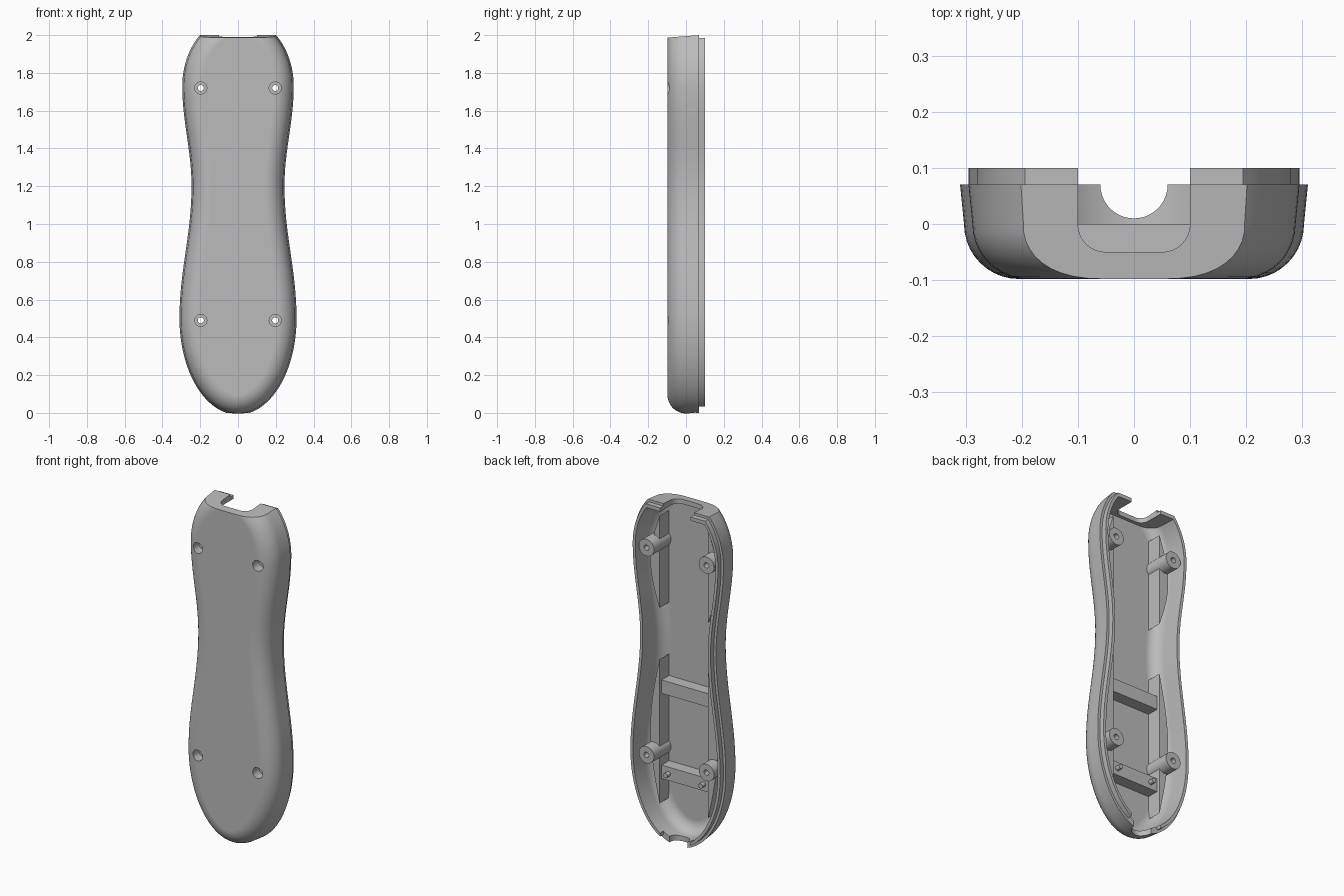
import bpy, bmesh, math

cube = bpy.data.objects.get("Cube")
if cube:
    bpy.data.objects.remove(cube, do_unlink=True)

grey = bpy.data.materials.new("plain_grey")
grey.use_nodes = True
GREY = (0.5, 0.5, 0.5, 1)
grey.diffuse_color = GREY
for node in grey.node_tree.nodes:
    if node.type == 'BSDF_PRINCIPLED':
        node.inputs["Base Color"].default_value = GREY


def finish(name, bm):
    bmesh.ops.recalc_face_normals(bm, faces=bm.faces)
    mesh = bpy.data.meshes.new(name)
    bm.to_mesh(mesh)
    bm.free()
    mesh.materials.append(grey)
    ob = bpy.data.objects.new(name, mesh)
    bpy.context.collection.objects.link(ob)
    return ob


def select(ob):
    bpy.ops.object.select_all(action='DESELECT')
    ob.select_set(True)
    bpy.context.view_layer.objects.active = ob


def boolean(ob, other, operation='DIFFERENCE', keep=False):
    mod = ob.modifiers.new("cut", 'BOOLEAN')
    mod.operation, mod.solver, mod.object = operation, 'EXACT', other
    select(ob)
    bpy.ops.object.modifier_apply(modifier=mod.name)
    if not keep:
        bpy.data.objects.remove(other, do_unlink=True)


def smooth(ob):
    select(ob)
    bpy.ops.object.shade_smooth_by_angle(angle=math.radians(30))


def skin(bm, rings, close=False):
    """Bridge successive rings of points; cap the ends or close the loop."""
    rows = [[bm.verts.new(p) for p in ring] for ring in rings]
    n = len(rows[0])
    pairs = list(zip(rows, rows[1:])) + ([(rows[-1], rows[0])] if close else [])
    for a, b in pairs:
        for i in range(n):
            j = (i + 1) % n
            bm.faces.new((a[i], a[j], b[j], b[i]))
    if not close:
        bm.faces.new(rows[0])
        bm.faces.new(rows[-1])


def prism(name, pts, lo, hi, axis='Y'):
    """Extrude an (x, z) outline along y, or an (x, y) outline along z."""
    bm = bmesh.new()
    place = (lambda p, h: (p[0], h, p[1])) if axis == 'Y' else (lambda p, h: (p[0], p[1], h))
    skin(bm, [[place(p, h) for p in pts] for h in (lo, hi)])
    return finish(name, bm)


def circle(cx, cy, r, n=32):
    return [(cx + r * math.cos(math.tau * i / n), cy + r * math.sin(math.tau * i / n)) for i in range(n)]


def rect(x0, x1, y0, y1):
    return [(x0, y0), (x1, y0), (x1, y1), (x0, y1)]


# Waisted outline: elliptical ends joined by cosine blends
LOW, WAIST, HIGH = (0.31, 0.5), (0.246, 1.2), (0.295, 1.73)


def blend(a, b, n):
    for i in range(1, n):
        t = i / n
        yield a[0] + (b[0] - a[0]) * (1 - math.cos(math.pi * t)) / 2, a[1] + (b[1] - a[1]) * t


half = []
N = 24
for i in range(N + 1):
    a = math.pi / 2 * i / N
    half.append((LOW[0] * math.sin(a), LOW[1] - 0.51 * math.cos(a)))
half += list(blend(LOW, WAIST, 16)) + [WAIST] + list(blend(WAIST, HIGH, 14))
for i in range(N + 1):
    a = math.pi / 2 * i / N
    half.append((HIGH[0] * math.cos(a), HIGH[1] + 0.37 * math.sin(a)))
half[0], half[-1] = (0, half[0][1]), (0, half[-1][1])
outline = half + [(-x, z) for x, z in reversed(half[1:-1])]


def inset_ring(y, d):
    ring, n = [], len(outline)
    for i, (x, z) in enumerate(outline):
        (ax, az), (bx, bz) = outline[i - 1], outline[(i + 1) % n]
        tx, tz = bx - ax, bz - az
        length = math.hypot(tx, tz)
        ring.append((x - d * tz / length, y, z + d * tx / length))
    return ring


def body(name, profile, z_top, slope=0.0):
    """Loft insets of the outline, then slice the head end flat."""
    bm = bmesh.new()
    skin(bm, [inset_ring(y, d) for y, d in profile])
    cut = bmesh.ops.bisect_plane(bm, geom=bm.verts[:] + bm.edges[:] + bm.faces[:],
                                 plane_co=(0, 0.07, z_top), plane_no=(0, -slope, 1), clear_outer=True)
    bmesh.ops.holes_fill(bm, edges=[e for e in bm.edges if e.is_boundary], sides=0)
    return finish(name, bm)


def fillet(r, d0, steps=10):
    angles = [math.pi / 2 * i / steps for i in range(steps + 1)]
    return [(-r * math.sin(a), d0 + r * (1 - math.cos(a))) for a in angles]


# Shell: outer body plus mating lip, minus cavity and openings
shell = body("case_shell", [(0.07, 0)] + fillet(0.098, 0.007), 2.0, 0.08)
boolean(shell, body("lip", [(0.1, 0.015), (0.03, 0.015)], 1.985), 'UNION')
boolean(shell, body("cavity", [(0.15, 0.03)] + fillet(0.07, 0.036), 1.963))
boolean(shell, prism("lip_gap", rect(-0.1, 0.1, 0.0701, 0.2), -0.1, 2.1, 'Z'))

# Head opening with rounded corners and round cable opening at the foot
corner = [(0.05 + 0.05 * math.sin(a), -0.05 * math.cos(a))
          for a in [math.pi / 2 * i / 8 for i in range(9)]]
notch = [(-x, y) for x, y in reversed(corner)] + corner + [(0.1, 0.2), (-0.1, 0.2)]
boolean(shell, prism("head_opening", notch, 1.9, 2.1, 'Z'))
boolean(shell, prism("foot_opening", circle(0, 0.07, 0.06, 40), -0.1, 0.2, 'Z'))

# Screw posts with counterbored holes
SPOTS = [(sx * 0.197, z) for sx in (-1, 1) for z in (0.49, 1.72)]
POST = [(0.016, 0.09), (0.05, 0.09), (0.05, -0.08), (0.032, -0.08), (0.032, -0.04), (0.016, -0.04)]
for x, z in SPOTS:
    boolean(shell, prism("screw_hole", circle(x, z, 0.032), -0.2, 0.0))
    bm = bmesh.new()
    skin(bm, [[(px, y, pz) for px, pz in circle(x, z, r)] for r, y in POST], close=True)
    smooth(finish("screw_post", bm))
smooth(shell)
normals = shell.modifiers.new("even_shading", 'WEIGHTED_NORMAL')
normals.keep_sharp = True

# Side ribs: straight inner face, bowed outer face
for side in (-1, 1):
    for z0, z1 in ((0.185, 1.04), (1.345, 1.89)):
        bow = [(side * (0.16 + 0.06 * math.sin(math.pi * i / 16)), z0 + (z1 - z0) * i / 16)
               for i in range(17)]
        rib = prism("side_rib", bow, -0.075, 0.02)
        for x, z in SPOTS:
            if x * side > 0 and z0 < z < z1:
                boolean(rib, prism("rib_hole", circle(x, z, 0.034), -0.2, 0.2))
        smooth(rib)

# Cross bars between the lower ribs, with two locating pegs
for z0, z1 in ((0.325, 0.405), (0.83, 0.91)):
    prism("cross_bar", rect(-0.161, 0.161, z0, z1), -0.075, 0.0)
for side in (-1, 1):
    smooth(prism("locating_peg", circle(side * 0.115, 0.365, 0.014, 20), -0.01, 0.03))
